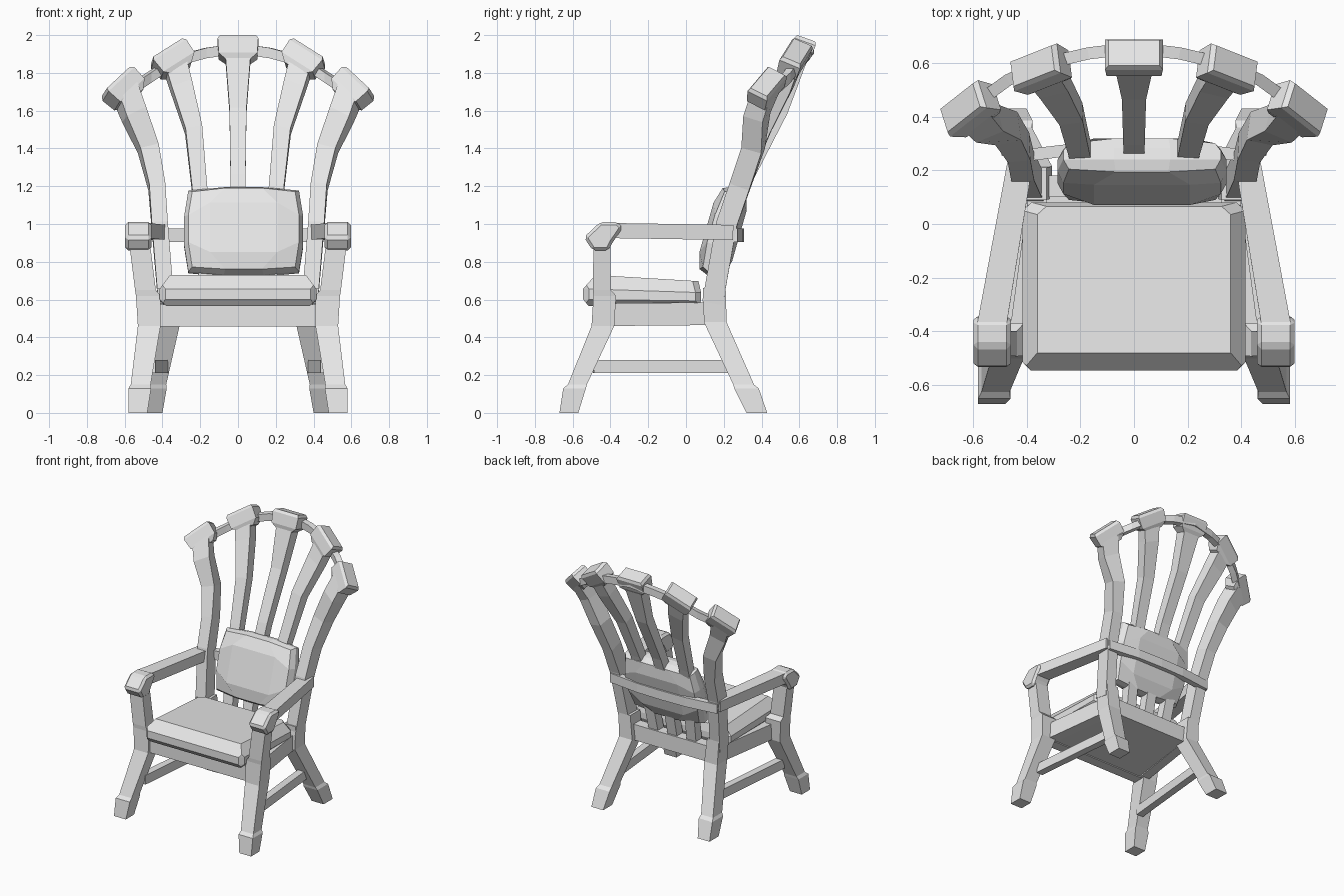
import bpy, bmesh, math
from mathutils import Vector, Matrix

cube = bpy.data.objects.get("Cube")
if cube:
    bpy.data.objects.remove(cube, do_unlink=True)

grey = bpy.data.materials.new("pale_grey")
grey.use_nodes = True
grey.diffuse_color = (0.8, 0.8, 0.8, 1)
grey.node_tree.nodes["Principled BSDF"].inputs["Base Color"].default_value = (0.8, 0.8, 0.8, 1)

X, Z = Vector((1, 0, 0)), Vector((0, 0, 1))


def finish(name, bm, bevel=0, angle=30):
    bmesh.ops.recalc_face_normals(bm, faces=bm.faces)
    me = bpy.data.meshes.new(name)
    bm.to_mesh(me)
    bm.free()
    me.materials.append(grey)
    ob = bpy.data.objects.new(name, me)
    bpy.context.collection.objects.link(ob)
    if bevel:
        mod = ob.modifiers.new("edge", 'BEVEL')
        mod.width, mod.segments = bevel, 1
        mod.limit_method, mod.angle_limit = 'ANGLE', math.radians(angle)
    return ob


def loft(bm, rings):
    rows = [[bm.verts.new(p) for p in r] for r in rings]
    n = len(rows[0])
    for a, b in zip(rows, rows[1:]):
        for i in range(n):
            j = (i + 1) % n
            bm.faces.new((a[i], a[j], b[j], b[i]))
    bm.faces.new(rows[0])
    bm.faces.new(rows[-1])


def sweep(name, sections, hints=X, level=False, mirror=1, bevel=0, angle=30):
    """Rectangular beam through sections of (x, y, z, width, depth)."""
    pts = [Vector(s[:3]) for s in sections]
    last = len(pts) - 1
    rings = []
    for i, (p, s) in enumerate(zip(pts, sections)):
        hint = hints[i] if isinstance(hints, list) else hints
        t = Z if level else (pts[min(i + 1, last)] - pts[max(i - 1, 0)]).normalized()
        side = hint.normalized()
        up = t.cross(side).normalized()
        a, b = side * s[3] / 2, up * s[4] / 2
        rings.append([Vector((q.x * mirror, q.y, q.z))
                      for q in (p - a - b, p + a - b, p + a + b, p - a + b)])
    bm = bmesh.new()
    loft(bm, rings)
    return finish(name, bm, bevel, angle)


# Seat frame: front and back rails with a tapered panel between the side rails
sweep("front_rail", [(-.43, -.44, .515, .115, .08), (.43, -.44, .515, .115, .08)], Z)
sweep("back_rail", [(-.36, .14, .525, .12, .08), (.36, .14, .525, .12, .08)], Z)
sweep("seat_panel", [(0, -.43, .515, .78, .1), (0, .13, .515, .64, .1)])

# Seat cushion: stacked outlines with chamfered corners, sloping down to the back
cushion = sweep("seat_cushion", [(0, -.225, .565, .76, .58), (0, -.232, .60, .83, .625),
                                 (0, -.232, .655, .83, .625), (0, -.207, .73, .72, .545)],
                level=True, bevel=.03, angle=75)
for v in cushion.data.vertices:
    v.co.z -= .06 * (v.co.y + .48) * (v.co.z - .565) / .165

# Back cushion: plump block, thin at the rim and leaning back
bm = bmesh.new()
bmesh.ops.create_cube(bm, size=2)
bmesh.ops.subdivide_edges(bm, edges=bm.edges[:], cuts=2, use_grid_fill=True)
lean = Matrix.Translation((.03, .195, .958)) @ Matrix.Rotation(math.radians(-16), 4, 'X')
for v in bm.verts:
    u, w, h = v.co
    rim = max(abs(u), abs(h)) > .9
    corner = abs(u) > .9 and abs(h) > .9
    spread = (.93 if corner else 1) * (.93 if rim and abs(w) > .9 else 1)
    thick = .05 if corner else .065 if rim else .09
    if not rim:
        u, h = u * 1.7, h * 1.7
    v.co = lean @ Vector((u * .315 * spread, w * thick, h * .24 * spread))
finish("back_cushion", bm)

for side, m in (("left", 1), ("right", -1)):
    # Front leg with block foot, rising into the arm post
    sweep(f"{side}_front_leg", [
        (.53, -.62, 0, .10, .10), (.52, -.59, .13, .12, .12), (.515, -.575, .15, .105, .10),
        (.47, -.44, .46, .12, .12), (.475, -.43, .62, .13, .12), (.49, -.445, .65, .11, .095),
        (.52, -.445, .89, .11, .09)], level=True, mirror=m)
    # Back leg with block foot, running up to the back
    sweep(f"{side}_back_leg", [
        (.45, .375, 0, .10, .11), (.435, .32, .13, .115, .13), (.43, .305, .15, .10, .11),
        (.36, .155, .48, .11, .12), (.375, .15, .66, .10, .12)], level=True, mirror=m)
    sweep(f"{side}_seat_rail", [(.43, -.42, .52, .12, .07), (.355, .13, .525, .12, .07)],
          Z, mirror=m)
    sweep(f"{side}_stretcher", [(.465, -.49, .245, .07, .055), (.395, .24, .245, .07, .055)],
          Z, mirror=m)
    # Armrest and its faceted front knob
    sweep(f"{side}_armrest", [(.53, -.38, .965, .11, .08), (.42, .25, .955, .095, .08)],
          mirror=m)
    profile = [(-.54, .93), (-.455, 1.01), (-.36, 1.01), (-.335, .98),
               (-.39, .90), (-.41, .86), (-.495, .86)]
    bm = bmesh.new()
    loft(bm, [[(m * x, y, z) for y, z in profile] for x in (.458, .597)])
    finish(f"{side}_arm_knob", bm, .016)


# Back slats fanning out, each capped by a chunky block
def slat(name, path, across, mirror=1):
    n = len(path) - 1
    hints = [X.lerp(across.normalized(), (i / n) ** 2) for i in range(n + 1)]
    sweep(name, path, hints, mirror=mirror)
    end = Vector(path[-1][:3])
    axis = across.normalized()
    t = end - Vector(path[-2][:3])
    t = (t - axis * t.dot(axis)).normalized()
    cap = [(*(end + t * k), w, d) for k, w, d in
           ((-.07, .12, .08), (-.035, .205, .11), (.045, .215, .12), (.065, .19, .10))]
    sweep(name + "_cap", cap, axis, mirror=mirror)


slat("center_slat", [(0, .13, .58, .08, .07), (0, .225, 1.0, .08, .07),
                     (0, .325, 1.25, .08, .07), (0, .50, 1.6, .09, .08),
                     (0, .615, 1.922, .14, .09)], X)
for side, m in (("left", 1), ("right", -1)):
    slat(f"{side}_inner_slat", [
        (.16, .13, .58, .08, .07), (.185, .215, 1.0, .08, .07), (.205, .29, 1.2, .08, .07),
        (.235, .41, 1.5, .09, .08), (.30, .52, 1.73, .115, .09), (.34, .572, 1.865, .13, .09)],
        Vector((.19, -.075, -.12)), m)
    slat(f"{side}_outer_slat", [
        (.38, .14, .58, .085, .11), (.415, .215, 1.0, .085, .11), (.43, .285, 1.2, .085, .11),
        (.475, .355, 1.4, .10, .11), (.55, .375, 1.58, .12, .11), (.60, .425, 1.71, .14, .11)],
        Vector((.14, -.11, -.13)), m)

# Arched top rail linking the caps, and the low cross rail behind the slats
sweep("top_arch", [(x, y, z, .055, .045) for x, y, z in
                   ((-.60, .44, 1.69), (-.47, .535, 1.775), (-.34, .595, 1.86), (-.17, .635, 1.905),
                    (0, .655, 1.93), (.17, .635, 1.905), (.34, .595, 1.86), (.47, .535, 1.775),
                    (.60, .44, 1.69))], Z)
sweep("cross_rail", [(x, y, .94, .07, .045) for x, y in
                     ((-.45, .25), (-.2, .28), (0, .285), (.2, .28), (.45, .25))], Z)
